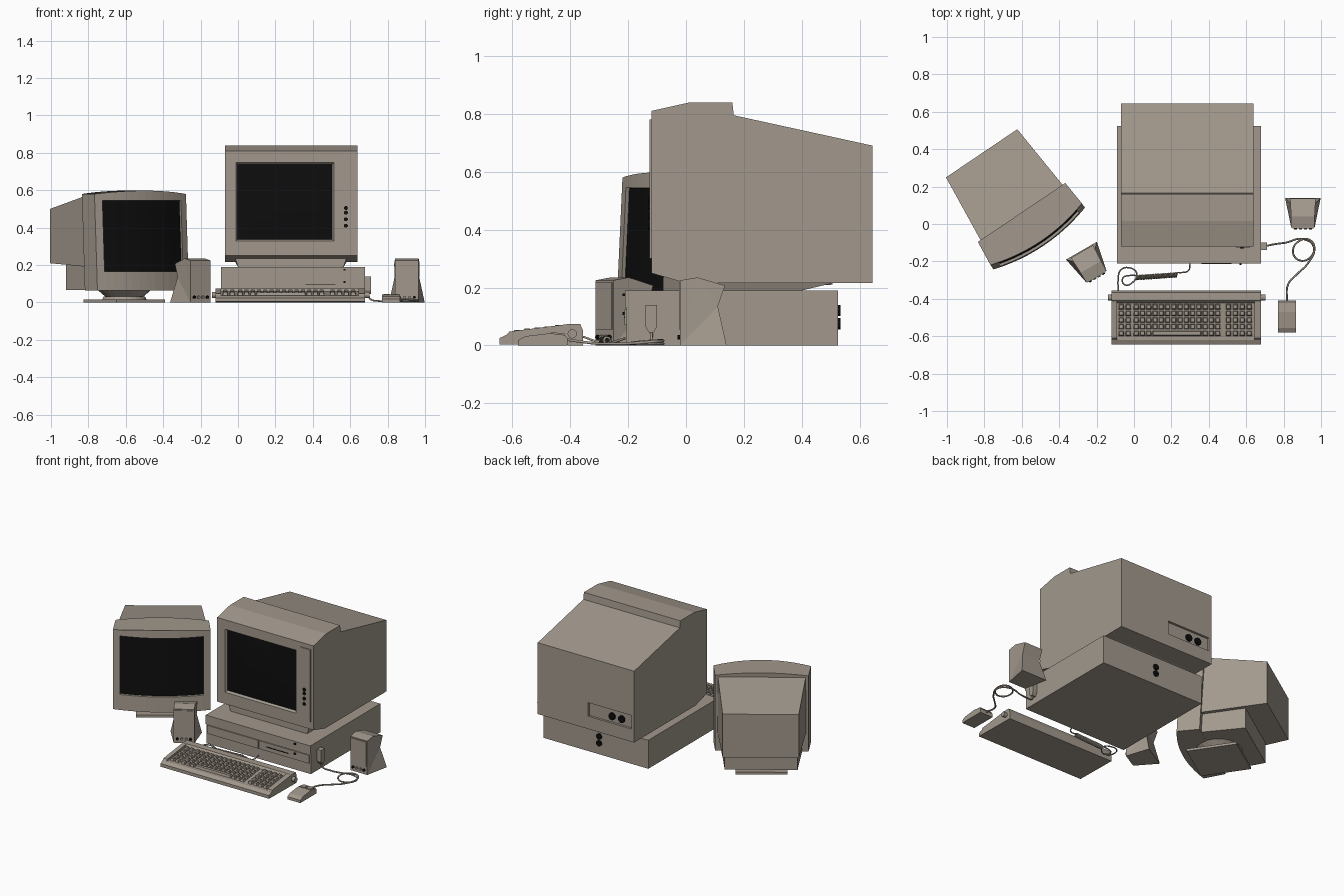
import bpy, bmesh, math
from mathutils import Matrix, Vector

if "Cube" in bpy.data.objects:
    bpy.data.objects.remove(bpy.data.objects["Cube"])


def material(name, c):
    m = bpy.data.materials.new(name)
    m.diffuse_color = (*c, 1)
    m.use_nodes = True
    m.node_tree.nodes["Principled BSDF"].inputs["Base Color"].default_value = m.diffuse_color
    return m


BEIGE = material("beige plastic", (0.36, 0.315, 0.265))
BLACK = material("black glass", (0.004, 0.004, 0.004))
I = Matrix.Identity(4)


def mesh(name, verts, faces, mat=BEIGE, M=I):
    me = bpy.data.meshes.new(name)
    me.from_pydata([M @ Vector(v) for v in verts], [], faces)
    bm = bmesh.new()
    bm.from_mesh(me)
    bmesh.ops.recalc_face_normals(bm, faces=bm.faces)
    bm.to_mesh(me)
    bm.free()
    me.materials.append(mat)
    ob = bpy.data.objects.new(name, me)
    bpy.context.scene.collection.objects.link(ob)
    return ob


def loft(name, rings, mat=BEIGE, M=I):
    n, k = len(rings[0]), len(rings)
    verts = [v for r in rings for v in r]
    faces = [(i * n + j, i * n + (j + 1) % n, (i + 1) * n + (j + 1) % n, (i + 1) * n + j)
             for i in range(k - 1) for j in range(n)]
    faces += [tuple(range(n)), tuple(range((k - 1) * n, k * n))]
    return mesh(name, verts, faces, mat, M)


def box(name, x0, x1, y0, y1, z0, z1, mat=BEIGE, M=I):
    return loft(name, [[(x0, y0, z), (x1, y0, z), (x1, y1, z), (x0, y1, z)] for z in (z0, z1)], mat, M)


def side_prism(name, x0, x1, pts, mat=BEIGE, M=I):
    return loft(name, [[(x, y, z) for y, z in pts] for x in (x0, x1)], mat, M)


def rect_y(y, x0, x1, z0, z1):
    return [(x0, y, z0), (x1, y, z0), (x1, y, z1), (x0, y, z1)]


def rod(name, a, b, r0, r1=None, n=16, mat=BEIGE, M=I):
    a, b = Vector(a), Vector(b)
    q = (b - a).to_track_quat('Z', 'Y')
    circ = [(math.cos(2 * math.pi * i / n), math.sin(2 * math.pi * i / n)) for i in range(n)]
    return loft(name, [[p + q @ Vector((c * r, s * r, 0)) for c, s in circ]
                       for p, r in ((a, r0), (b, r0 if r1 is None else r1))], mat, M)


def bake(ob):
    dg = bpy.context.evaluated_depsgraph_get()
    return bpy.data.meshes.new_from_object(ob.evaluated_get(dg))


def cut(ob, cutter):
    cutter.hide_render = True
    mod = ob.modifiers.new("cut", 'BOOLEAN')
    mod.object = cutter
    mod.solver = 'EXACT'
    me = bake(ob)
    ob.modifiers.clear()
    ob.data = me
    bpy.data.objects.remove(cutter)


def cable(name, pts, r=0.005):
    cu = bpy.data.curves.new(name, 'CURVE')
    cu.dimensions, cu.bevel_depth, cu.bevel_resolution, cu.resolution_u = '3D', r, 1, 5
    sp = cu.splines.new('BEZIER')
    sp.bezier_points.add(len(pts) - 1)
    for bp, p in zip(sp.bezier_points, pts):
        bp.co = p
        bp.handle_left_type = bp.handle_right_type = 'AUTO'
    tmp = bpy.data.objects.new(name + "_path", cu)
    bpy.context.scene.collection.objects.link(tmp)
    me = bake(tmp)
    bpy.data.objects.remove(tmp)
    me.materials.clear()
    me.materials.append(BEIGE)
    ob = bpy.data.objects.new(name, me)
    bpy.context.scene.collection.objects.link(ob)


# large monitor
shell = side_prism("large_monitor_shell", -0.07, 0.64, [
    (-0.12, 0.25), (-0.12, 0.81), (0.015, 0.84), (0.16, 0.84), (0.165, 0.795),
    (0.645, 0.69), (0.645, 0.215), (0.0, 0.215)])
cut(shell, loft("screen_cutter", [rect_y(-0.13, -0.018, 0.518, 0.322, 0.753),
                                  rect_y(-0.1, 0.0, 0.5, 0.34, 0.735)]))
cut(shell, loft("socket_cutter", [rect_y(0.63, -0.05, 0.27, 0.30, 0.39), rect_y(0.66, -0.05, 0.27, 0.30, 0.39)]))
N = 8
mesh("large_monitor_glass",
     [(-0.008 + 0.516 * i / N, -0.105 - 0.009 * (1 - (2 * i / N - 1) ** 2) * (1 - (2 * j / N - 1) ** 2),
       0.332 + 0.411 * j / N) for i in range(N + 1) for j in range(N + 1)],
     [(a, a + N + 1, a + N + 2, a + 1) for i in range(N) for j in range(N) for a in [i * (N + 1) + j]], BLACK)
box("large_monitor_control_door", 0.545, 0.62, -0.126, -0.119, 0.30, 0.78)
for z in (0.505, 0.48, 0.445, 0.41):
    rod("control_knob", (0.577, -0.12, z), (0.577, -0.132, z), 0.011, mat=BLACK, n=10)
for x in (0.10, 0.03):
    rod("monitor_socket", (x, 0.629, 0.34), (x, 0.64, 0.34), 0.024, mat=BLACK, n=10)
loft("large_monitor_foot", [
    [(0.0, -0.08, 0.19), (0.565, -0.08, 0.19), (0.565, 0.40, 0.19), (0.0, 0.40, 0.19)],
    [(-0.015, -0.08, 0.236), (0.58, -0.08, 0.236), (0.58, 0.51, 0.216), (-0.015, 0.51, 0.216)]])

# desktop case
box("case_body", -0.09, 0.68, -0.205, 0.525, 0, 0.19)
box("case_front_left_panel", -0.08, 0.297, -0.212, -0.205, 0.07, 0.125)
box("case_front_drive_bay", 0.303, 0.67, -0.212, -0.205, 0.07, 0.125)
box("case_front_top_strip", -0.09, 0.68, -0.211, -0.205, 0.131, 0.19)
box("case_drive_slot", 0.36, 0.52, -0.214, -0.211, 0.095, 0.1, BLACK)
for z in (0.175, 0.11):
    box("case_lamp", 0.563, 0.575, -0.219, -0.21, z - 0.005, z + 0.005, BLACK)
for z in (0.075, 0.12):
    rod("case_socket", (0.27, 0.52, z), (0.27, 0.533, z), 0.02, mat=BLACK, n=10)

# keyboard
side_prism("keyboard_body", -0.12, 0.68, [
    (-0.645, 0.004), (-0.645, 0.025), (-0.62, 0.037), (-0.605, 0.037), (-0.422, 0.059), (-0.41, 0.074),
    (-0.365, 0.074), (-0.355, 0.05), (-0.355, 0)])
for x0, x1 in ((-0.12, -0.092), (0.645, 0.68)):
    side_prism("keyboard_side_rim", x0, x1, [(-0.62, 0.036), (-0.61, 0.048), (-0.41, 0.0735), (-0.41, 0.05)])
rod("keyboard_leg_knobs", (-0.138, -0.393, 0.04), (0.702, -0.393, 0.04), 0.016, n=12)
key_xs = [-0.068, -0.031] + [0.012 + 0.0335 * i for i in range(14)] + [0.505 + 0.037 * i for i in range(4)]
kv, kf = [], []


def key(x, y, w):
    z = 0.037 + (y + 0.605) * 0.12
    b = len(kv)
    for d, h, s in ((0.0145, -0.004, w), (0.010, 0.014, w - 0.005)):
        kv.extend([(x - s, y - d, z + h), (x + s, y - d, z + h), (x + s, y + d, z + h), (x - s, y + d, z + h)])
    kf.append((b + 4, b + 5, b + 6, b + 7))
    kf.extend((b + i, b + (i + 1) % 4, b + 4 + (i + 1) % 4, b + 4 + i) for i in range(4))


for row in range(5):
    for i, x in enumerate(key_xs):
        if row == 0 and 5 <= i <= 12:
            continue
        key(x, -0.584 + 0.0355 * row, 0.0145)
key(0.5 * (key_xs[5] + key_xs[12]), -0.584, 0.132)
mesh("keyboard_keys", kv, kf)

# coiled keyboard cable
path = [(-0.083, -0.355, 0.03), (-0.085, -0.30, 0.012), (-0.07, -0.245, 0.01), (-0.02, -0.235, 0.01),
        (0.015, -0.265, 0.012), (-0.005, -0.31, 0.008), (-0.05, -0.325, 0.008), (-0.06, -0.29, 0.01),
        (-0.02, -0.275, 0.015)]
path += [(0.01 + 0.22 * t / 100, -0.287 + 0.015 * t / 100 + 0.011 * math.cos(t * math.pi / 2),
          0.017 + 0.011 * math.sin(t * math.pi / 2)) for t in range(101)]
path += [(0.25, -0.26, 0.012), (0.29, -0.25, 0.012), (0.30, -0.21, 0.025)]
cable("keyboard_cable", path, 0.004)

# mouse with cable and plug
side_prism("mouse_body", 0.77, 0.865, [(-0.58, 0), (-0.58, 0.018), (-0.555, 0.032), (-0.47, 0.042),
                                       (-0.418, 0.036), (-0.41, 0.025), (-0.41, 0)])
for x in (0.777, 0.821):
    side_prism("mouse_button", x, x + 0.037, [(-0.465, 0.04), (-0.465, 0.046), (-0.42, 0.041), (-0.42, 0.035)])
cable("mouse_cable", [
    (0.697, -0.12, 0.05), (0.705, -0.118, 0.02), (0.75, -0.108, 0.008), (0.81, -0.10, 0.006), (0.90, -0.08, 0.006),
    (0.96, -0.12, 0.006), (0.935, -0.185, 0.006), (0.875, -0.19, 0.008), (0.85, -0.14, 0.014),
    (0.885, -0.09, 0.017), (0.94, -0.085, 0.015), (0.965, -0.13, 0.012), (0.93, -0.21, 0.006),
    (0.87, -0.27, 0.006), (0.825, -0.32, 0.008), (0.817, -0.412, 0.02)])
side_prism("mouse_plug", 0.68, 0.71, [(-0.14, 0.14), (-0.10, 0.14), (-0.10, 0.065), (-0.112, 0.045),
                                      (-0.128, 0.045), (-0.14, 0.065)])


# speakers
def speaker(name, x, y, angle):
    M = Matrix.Translation((x, y, 0)) @ Matrix.Rotation(math.radians(angle), 4, 'Z')
    prof = [(-0.08, 0, 0.0625), (-0.08, 0.225, 0.0625), (-0.02, 0.235, 0.063), (0.075, 0.207, 0.068),
            (0.05, 0.135, 0.066), (0.08, 0, 0.095)]
    verts = [(s * w, py, z) for s in (-1, 1) for py, z, w in prof]
    tris = [(0, 1, 2), (0, 2, 4), (2, 3, 4), (0, 4, 5)]
    faces = tris + [tuple(i + 6 for i in t) for t in tris]
    faces += [(i, (i + 1) % 6, (i + 1) % 6 + 6, i + 6) for i in range(6)]
    mesh(name + "_body", verts, faces, BEIGE, M)
    box(name + "_grille", -0.056, 0.056, -0.084, -0.08, 0.055, 0.218, BEIGE, M)
    for i in range(4):
        kx = -0.04 + 0.0267 * i
        rod(name + "_knob", (kx, -0.079, 0.028), (kx, -0.09, 0.028), 0.008, n=8,
            mat=BLACK if i in (0, 3) else BEIGE, M=M)


speaker("right_speaker", 0.903, 0.06, 0)
speaker("left_speaker", -0.241, -0.212, 30)

# small monitor: local y runs back from the bezel
T = Matrix.Translation((-0.507, -0.078, 0)) @ Matrix.Rotation(math.radians(34), 4, 'Z')


def curved(name, w, z0, z1, front, back, mat=BEIGE, arch=0.0, taper=0.0):
    us = [w * (i / 6 - 1) for i in range(13)]
    bow = lambda u: 1 - (u / 0.295) ** 2
    lean = lambda z: 0.055 * (z - 0.065)
    rings = []
    for z in (z0, z1):
        top = arch if z == z1 else 0
        r = [(u, front - 0.045 * bow(u) + lean(z), z + top * bow(u)) for u in us]
        r += [(u * (1 - taper), back(u, bow(u)) + lean(z), z + top * bow(u)) for u in reversed(us)]
        rings.append(r)
    return loft(name, rings, mat, T)


bezel = curved("small_monitor_bezel", 0.295, 0.065, 0.58, 0, lambda u, b: 0.14, arch=0.018, taper=0.045)
cut(bezel, curved("bezel_cutter", 0.253, 0.165, 0.545, -0.1, lambda u, b: 0.022 - 0.045 * b))
curved("small_monitor_glass", 0.252, 0.166, 0.544, 0.014, lambda u, b: 0.0225 - 0.045 * b, BLACK)
loft("small_monitor_back", [rect_y(0.13, -0.268, 0.268, 0.19, 0.575),
                            rect_y(0.55, -0.23, 0.23, 0.21, 0.50)], M=T)
loft("small_monitor_lower_back", [rect_y(0.12, -0.245, 0.245, 0.066, 0.21),
                                  rect_y(0.41, -0.22, 0.22, 0.066, 0.215)], M=T)
rod("small_monitor_swivel", (0, 0.18, 0.03), (0, 0.18, 0.068), 0.10, 0.145, 24, M=T)
rod("small_monitor_swivel_ring", (0, 0.18, 0.012), (0, 0.18, 0.032), 0.12, 0.11, 24, M=T)
box("small_monitor_base", -0.157, 0.157, 0.023, 0.337, 0, 0.016, M=T)
